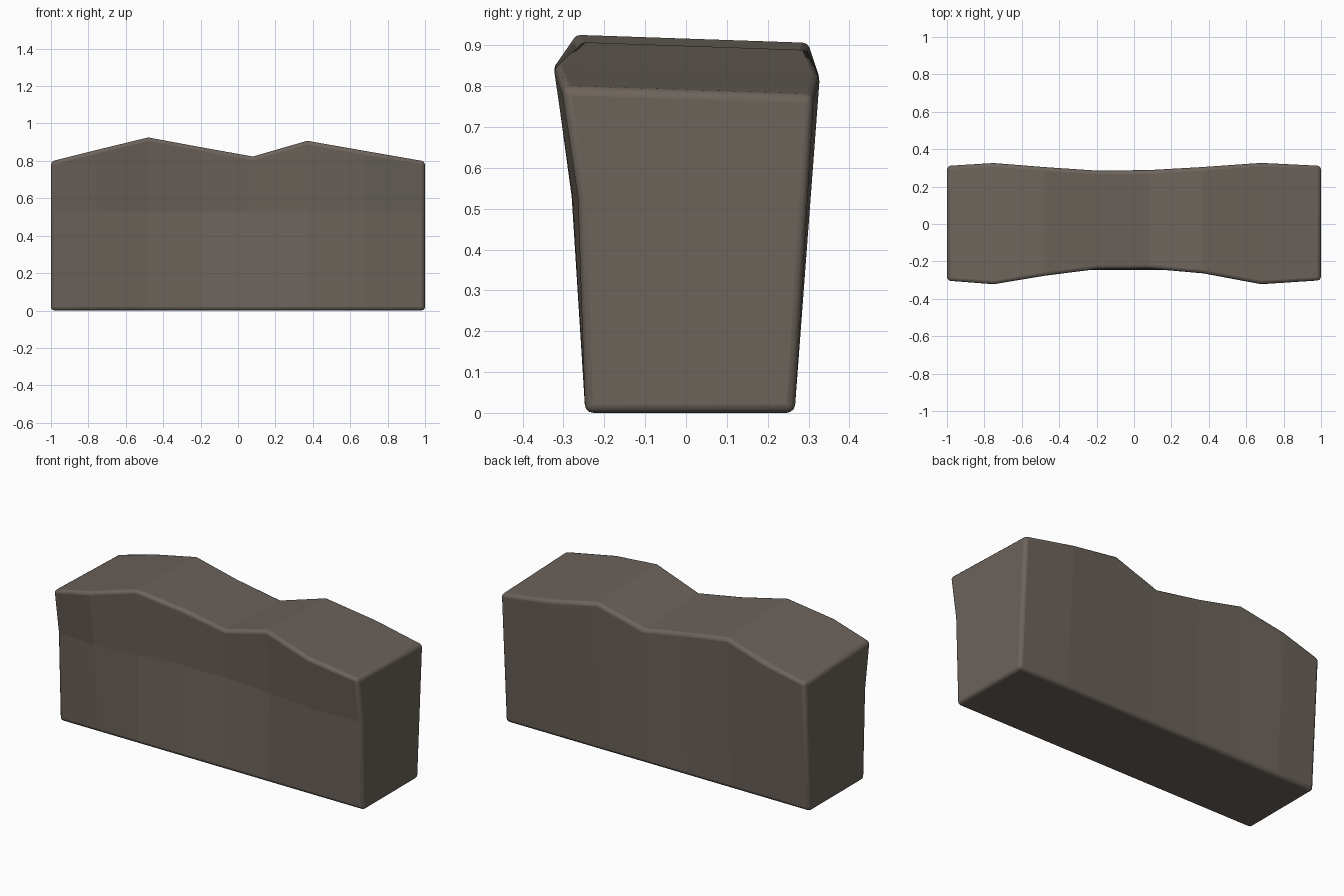
import bpy, bmesh, math

if "Cube" in bpy.data.objects:
    bpy.data.objects.remove(bpy.data.objects["Cube"])

# Stations along x: x, front top y, front crease y, back top y, front top z
STATIONS = [
    (-1.00, -0.306, -0.265, 0.312, 0.798),
    (-0.75, -0.325, -0.280, 0.327, 0.860),
    (-0.48, -0.279, -0.246, 0.305, 0.926),
    (-0.20, -0.243, -0.220, 0.286, 0.874),
    (0.08, -0.240, -0.218, 0.289, 0.824),
    (0.37, -0.266, -0.238, 0.306, 0.908),
    (0.68, -0.324, -0.278, 0.328, 0.852),
    (1.00, -0.304, -0.264, 0.312, 0.798),
]
CREASE_Z = 0.53     # height of the bend in the front face
BACK_DROP = 0.02    # the top slopes down slightly to the back

bm = bmesh.new()

# Loft one five-sided section per station
rings = []
for x, front, mid, back, top in STATIONS:
    section = [(-0.247, 0), (mid, CREASE_Z), (front, top),
               (back, top - BACK_DROP), (0.266, 0)]
    rings.append([bm.verts.new((x, y, z)) for y, z in section])
for a, b in zip(rings, rings[1:]):
    for i in range(5):
        j = (i + 1) % 5
        bm.faces.new((a[i], a[j], b[j], b[i]))
bm.faces.new(rings[0])
bm.faces.new(rings[-1])
bmesh.ops.recalc_face_normals(bm, faces=bm.faces)

# Round the outer edges, leaving the broad faces faceted
outer = [e for e in bm.edges if e.calc_face_angle(0) > math.radians(45)]
rounded = bmesh.ops.bevel(bm, geom=outer, offset=0.02, offset_type='OFFSET',
                          segments=3, profile=0.5, affect='EDGES',
                          clamp_overlap=True)
for f in rounded["faces"]:
    f.smooth = True

mesh = bpy.data.meshes.new("stone_block")
bm.to_mesh(mesh)
bm.free()
block = bpy.data.objects.new("stone_block", mesh)
bpy.context.collection.objects.link(block)

# Dark brown-grey stone
stone = bpy.data.materials.new("stone")
stone.diffuse_color = (0.15, 0.125, 0.105, 1)
stone.use_nodes = True
stone.node_tree.nodes["Principled BSDF"].inputs["Base Color"].default_value = stone.diffuse_color
mesh.materials.append(stone)
